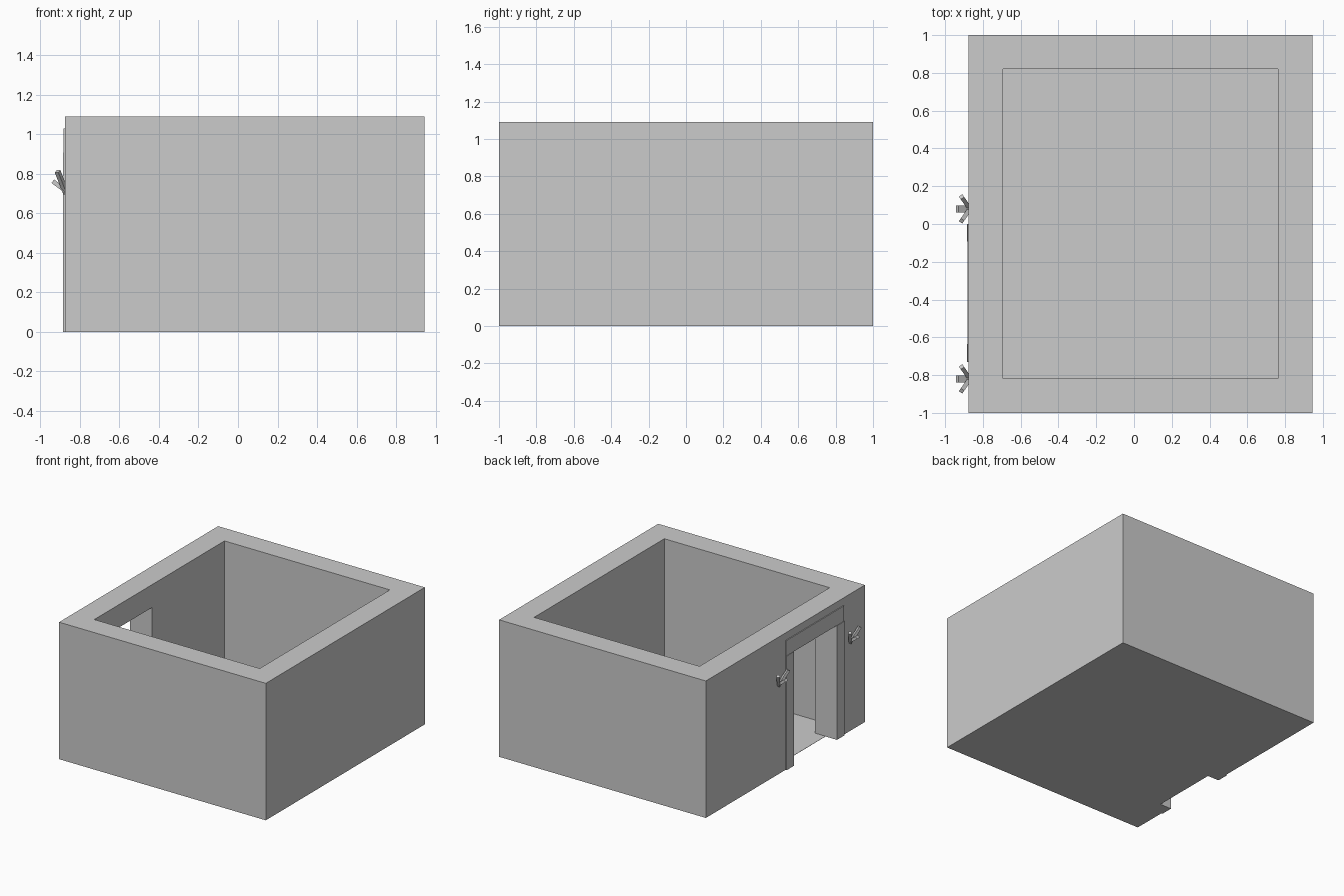
import bpy
import bmesh
from mathutils import Vector, Matrix

if "Cube" in bpy.data.objects:
    bpy.data.objects.remove(bpy.data.objects["Cube"])

stone = bpy.data.materials.new("plain_grey")
stone.diffuse_color = (0.6, 0.6, 0.6, 1)
stone.use_nodes = True
stone.node_tree.nodes["Principled BSDF"].inputs["Base Color"].default_value = stone.diffuse_color


def new_object(name, bm):
    mesh = bpy.data.meshes.new(name)
    bmesh.ops.recalc_face_normals(bm, faces=bm.faces)
    bm.to_mesh(mesh)
    bm.free()
    mesh.materials.append(stone)
    obj = bpy.data.objects.new(name, mesh)
    bpy.context.collection.objects.link(obj)
    return obj


def box(name, x, y, z):
    """Axis-aligned box from (min, max) pairs."""
    bm = bmesh.new()
    size = Matrix.Diagonal((x[1] - x[0], y[1] - y[0], z[1] - z[0], 1))
    mid = Matrix.Translation((sum(x) / 2, sum(y) / 2, sum(z) / 2))
    bmesh.ops.create_cube(bm, size=1, matrix=mid @ size)
    return new_object(name, bm)


def bar(bm, start, end, width, thick):
    """Add a square-ended bar between two points, its width kept level."""
    a, b = Vector(start), Vector(end)
    d = (b - a).normalized()
    side = d.cross(Vector((0, 0, 1))).normalized()
    rot = Matrix((side, d.cross(side), d)).transposed().to_4x4()
    size = Matrix.Diagonal((width, thick, (b - a).length, 1))
    bmesh.ops.create_cube(bm, size=1, matrix=Matrix.Translation((a + b) / 2) @ rot @ size)


def cut(target, cutter):
    mod = target.modifiers.new("cut", 'BOOLEAN')
    mod.operation = 'DIFFERENCE'
    mod.solver = 'EXACT'
    mod.object = cutter
    bpy.context.view_layer.objects.active = target
    bpy.ops.object.modifier_apply(modifier=mod.name)
    bpy.data.objects.remove(cutter)


# Main levels
OUT, MID, INNER = -0.875, -0.785, -0.693     # door wall: outer face, frame back, inner face
Y0, Y1 = -0.73, 0.0                          # door frame
D0, D1 = -0.634, -0.093                      # door opening
DOOR_TOP, FRAME_TOP = 0.908, 1.03

# Walls: hollow block with a doorway and a recess for the frame
walls = box("walls", (OUT, 0.945), (-1, 1), (0, 1.09))
cut(walls, box("room_cutter", (INNER, 0.763), (-0.817, 0.82), (-0.5, 1.5)))
cut(walls, box("door_cutter", (-1.2, -0.5), (D0, D1), (-0.5, DOOR_TOP)))
cut(walls, box("frame_cutter", (-1.2, MID), (Y0, Y1), (-0.5, FRAME_TOP)))

# Thin floor and threshold
box("floor", (INNER, 0.763), (-0.817, 0.82), (0, 0.002))
box("threshold", (MID, INNER), (D0, D1), (0, 0.002))

# Door frame
box("lintel", (-0.882, MID), (Y0, Y1), (DOOR_TOP, FRAME_TOP))
box("left_jamb", (-0.885, MID), (D1, Y1), (0, DOOR_TOP))
box("right_jamb", (-0.885, MID), (Y0, D0), (0, DOOR_TOP))

# Three-pronged wall brackets beside the door
for name, y in (("left_bracket", 0.08), ("right_bracket", -0.82)):
    bm = bmesh.new()
    bar(bm, (-0.866, y, 0.708), (-0.937, y, 0.762), 0.036, 0.022)
    for s in (-1, 1):
        bar(bm, (-0.869, y, 0.70), (-0.913, y + s * 0.064, 0.812), 0.022, 0.022)
    new_object(name, bm)
